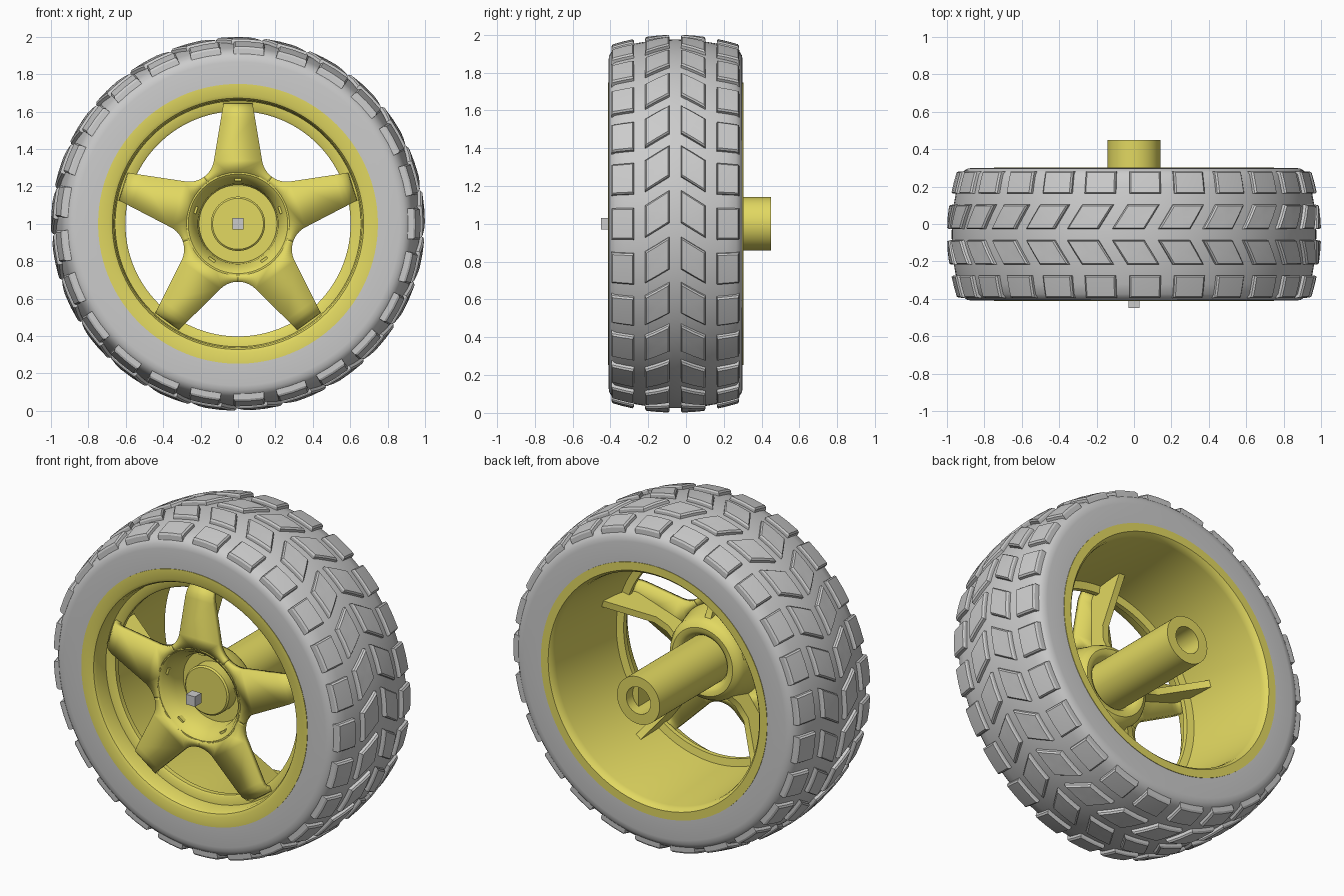
import bpy, bmesh
from math import sin, cos, pi, radians, atan2

if "Cube" in bpy.data.objects:
    bpy.data.objects.remove(bpy.data.objects["Cube"])

CZ = 1.0     # axle height
MID = -0.055  # middle of the tyre in y


def polar(r, a, y):
    return (r * cos(a), y, CZ + r * sin(a))


def finish(bm, name, mat=None, angle=35, recalc=True):
    if recalc:
        bmesh.ops.remove_doubles(bm, verts=bm.verts, dist=1e-5)
        bmesh.ops.recalc_face_normals(bm, faces=bm.faces)
    me = bpy.data.meshes.new(name)
    bm.to_mesh(me)
    bm.free()
    ob = bpy.data.objects.new(name, me)
    bpy.context.collection.objects.link(ob)
    if mat:
        me.materials.append(mat)
    bpy.ops.object.select_all(action='DESELECT')
    ob.select_set(True)
    bpy.context.view_layer.objects.active = ob
    bpy.ops.object.shade_smooth_by_angle(angle=radians(angle))
    return ob


def lathe(name, prof, mat=None, n=120, closed=True):
    bm = bmesh.new()
    rings = [[bm.verts.new(polar(r, 2 * pi * i / n, y)) for r, y in prof] for i in range(n)]
    m = len(prof)
    for i in range(n):
        a, b = rings[i], rings[(i + 1) % n]
        for j in range(m if closed else m - 1):
            k = (j + 1) % m
            bm.faces.new((a[j], a[k], b[k], b[j]))
    return finish(bm, name, mat)


yellow = bpy.data.materials.new("yellow_plastic")
yellow.diffuse_color = (0.76, 0.69, 0.12, 1)
yellow.use_nodes = True
yellow.node_tree.nodes["Principled BSDF"].inputs["Base Color"].default_value = yellow.diffuse_color


# Tyre body with a crowned tread surface
def crown(y):
    return 0.975 - 0.055 * ((y - MID) / 0.345) ** 2


half = [(0.745, 0.355), (0.865, 0.355), (0.89, 0.351), (0.908, 0.34)]
prof = [(r, MID - t) for r, t in half]
prof += [(crown(MID + t), MID + t) for t in [0.32 * k / 6 for k in range(-6, 7)]]
prof += [(r, MID + t) for r, t in reversed(half)]
lathe("tyre", prof)

# Tread blocks: square shoulder rows and slanted centre rows forming chevrons
bm = bmesh.new()
PER = [(-1, -1), (0, -1), (1, -1), (1, 0), (1, 1), (0, 1), (-1, 1), (-1, 0)]
ROWS = [(-0.335, 0.06, 0.0, 0.0), (-0.152, 0.066, 3.0, 2.4),
        (0.038, 0.066, 3.0, -2.4), (0.222, 0.06, 0.0, 0.0)]
for yc, hw, phase, slant in ROWS:
    for k in range(25):
        def point(u, v, h):
            y = yc + hw * v
            return polar(crown(y) + h, radians(14.4 * k + phase + 5.1 * u + slant * v), y)
        rings = [[bm.verts.new(point(u * s, v * s, h)) for u, v in PER]
                 for h, s in ((-0.012, 1.0), (0.016, 0.98), (0.025, 0.88))]
        top = bm.verts.new(point(0, 0, 0.025))
        base = bm.verts.new(point(0, 0, -0.012))
        for i in range(8):
            j = (i + 1) % 8
            for a, b in zip(rings, rings[1:]):
                bm.faces.new((a[i], a[j], b[j], b[i]))
            bm.faces.new((rings[2][i], rings[2][j], top))
            bm.faces.new((rings[0][j], rings[0][i], base))
finish(bm, "tread_blocks", angle=25)

# Rim: front flange, inner ledge and tapered barrel
lathe("rim", [(0.748, -0.413), (0.69, -0.413), (0.672, -0.405), (0.663, -0.388), (0.657, -0.31),
              (0.612, -0.306), (0.602, -0.298), (0.602, -0.27), (0.645, -0.262), (0.68, 0.26),
              (0.686, 0.288), (0.70, 0.303), (0.748, 0.303)], yellow)

# Hub: front dish with centre cap, rounded back and axle sleeve with bore
lathe("hub", [(0, -0.30), (0.136, -0.30), (0.145, -0.292), (0.145, -0.22), (0.208, -0.22),
              (0.215, -0.29), (0.25, -0.358), (0.266, -0.37), (0.275, -0.37), (0.275, -0.335),
              (0.25, -0.24), (0.242, -0.20), (0.225, -0.17), (0.20, -0.155), (0.175, -0.157),
              (0.155, -0.17), (0.141, -0.195), (0.141, 0.45), (0.08, 0.45), (0.08, 0.05), (0, 0.05)],
      yellow, n=96, closed=False)

# Flat key inside the bore
bm = bmesh.new()
arc = [radians(a) for a in range(-60, 61, 15)]
ends = [[bm.verts.new(polar(0.081, a, y)) for a in arc] for y in (0.04, 0.39)]
bm.faces.new(ends[0])
bm.faces.new(ends[1])
for i in range(len(arc)):
    j = (i + 1) % len(arc)
    bm.faces.new((ends[0][i], ends[0][j], ends[1][j], ends[1][i]))
finish(bm, "bore_key", yellow)

# Five-spoke star plate, spoke ends curling back to the rim ledge
bm = bmesh.new()
FACE = -0.37
N = 10
for s in range(5):
    rot = radians(72 * s)

    def vert(w, v, y=FACE):
        # w across the spoke, v along it (spoke 0 points up)
        return bm.verts.new((w * cos(rot) - v * sin(rot), y, CZ + w * sin(rot) + v * cos(rot)))
    outer, inner = {}, {}
    for sg in (-1, 1):
        outer[sg], inner[sg] = [], []
        for k in range(N + 1):
            a = radians(234 - 44.6 * k / N)
            b = radians(36 - 26 * k / N)
            outer[sg].append(vert(sg * (0.261 + 0.134 * cos(a)), 0.359 + 0.134 * sin(a)))
            inner[sg].append(vert(sg * 0.268 * sin(b), 0.268 * cos(b)))
        for k in range(N):
            bm.faces.new((outer[sg][k], outer[sg][k + 1], inner[sg][k + 1], inner[sg][k]))
    l, r = outer[-1][-1], outer[1][-1]
    bm.faces.new((inner[-1][-1], inner[1][-1], r, l))
    for v, y in ((0.57, -0.37), (0.60, -0.366), (0.625, -0.353), (0.642, -0.332), (0.65, -0.28)):
        w = 0.185 - 0.1667 * v
        nl, nr = vert(-w, v, y), vert(w, v, y)
        bm.faces.new((l, r, nr, nl))
        l, r = nl, nr
bmesh.ops.remove_doubles(bm, verts=bm.verts, dist=1e-4)
bmesh.ops.recalc_face_normals(bm, faces=bm.faces)
if sum(f.normal.y for f in bm.faces) > 0:
    bmesh.ops.reverse_faces(bm, faces=bm.faces)
star = finish(bm, "spokes", yellow, recalc=False)
sol = star.modifiers.new("thickness", 'SOLIDIFY')
sol.thickness = 0.035
sol.offset = -1

# Stiffening fins behind each spoke
bm = bmesh.new()
FIN = [(0.23, -0.345), (0.23, -0.20), (0.30, -0.235), (0.39, -0.24), (0.655, -0.10),
       (0.66, -0.12), (0.63, -0.335)]
for s in range(5):
    a = radians(90 + 72 * s)
    sides = []
    for off in (-0.02, 0.02):
        sides.append([bm.verts.new((r * cos(a) - off * sin(a), y, CZ + r * sin(a) + off * cos(a)))
                      for r, y in FIN])
        bm.faces.new(sides[-1])
    for i in range(len(FIN)):
        j = (i + 1) % len(FIN)
        bm.faces.new((sides[0][i], sides[0][j], sides[1][j], sides[1][i]))
finish(bm, "spoke_fins", yellow)

# Small cube floating in front of the cap
bpy.ops.mesh.primitive_cube_add(size=0.06, location=(0, -0.42, CZ))
bpy.context.object.name = "front_marker"
